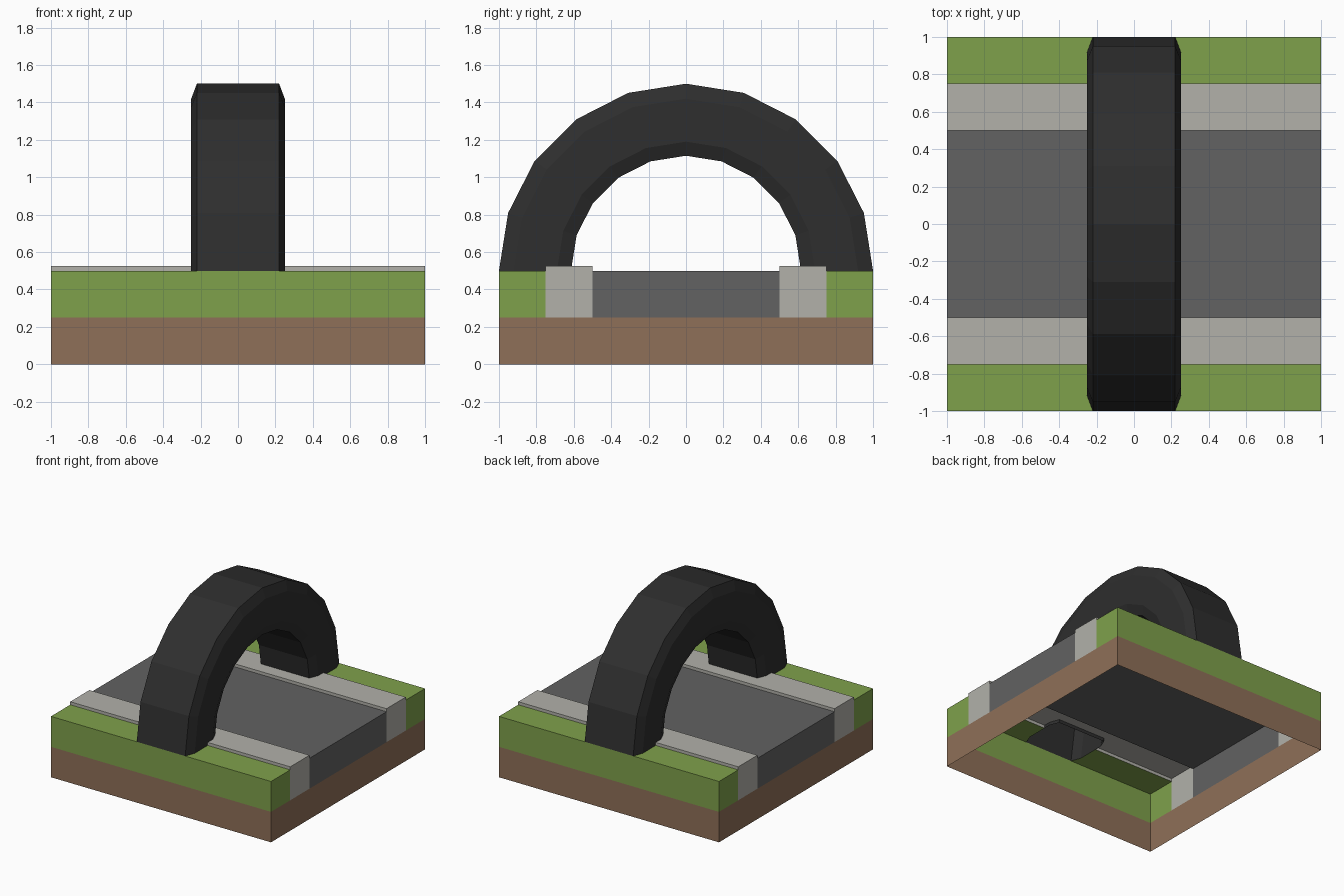
import bpy, bmesh, math

if "Cube" in bpy.data.objects:
    bpy.data.objects.remove(bpy.data.objects["Cube"])


def material(name, rgb):
    mat = bpy.data.materials.new(name)
    lin = [((c / 255 + 0.055) / 1.055) ** 2.4 for c in rgb]
    mat.diffuse_color = (*lin, 1)
    mat.use_nodes = True
    mat.node_tree.nodes["Principled BSDF"].inputs["Base Color"].default_value = mat.diffuse_color
    return mat


GREEN = material("grass green", (127, 161, 75))
BROWN = material("soil brown", (143, 112, 88))
STONE = material("kerb grey", (178, 177, 170))
ASPHALT = material("asphalt grey", (98, 98, 98))
RUBBER = material("tyre black", (46, 46, 46))


def make_object(name, faces, mat, mirror=False):
    """Object from polygons; optionally a quarter mirrored in x and y."""
    bm = bmesh.new()
    for pts in faces:
        bm.faces.new([bm.verts.new(p) for p in pts])
    bmesh.ops.remove_doubles(bm, verts=bm.verts, dist=1e-5)
    mesh = bpy.data.meshes.new(name)
    bm.to_mesh(mesh)
    bm.free()
    mesh.materials.append(mat)
    obj = bpy.data.objects.new(name, mesh)
    bpy.context.collection.objects.link(obj)
    if mirror:
        mod = obj.modifiers.new("mirror", 'MIRROR')
        mod.use_axis = (True, True, False)
    return obj


def flat(outline, z):
    return [(x, y, z) for x, y in outline]


def end_wall(y0, y1, z0, z1):
    return [(1, y0, z0), (1, y1, z0), (1, y1, z1), (1, y0, z1)]


def long_wall(y, z0, z1, facing=1):
    pts = [(1, y, z0), (0, y, z0), (0, y, z1), (1, y, z1)]
    return pts if facing > 0 else pts[::-1]


# Tyre section sizes, also used for the openings under its feet
W, W_EDGE = 0.25, 0.22
R_OUT, R_SHOULDER, R_BEAD, R_IN = 1.0, 0.92, 0.69, 0.615

# Soil skirt, open underneath
make_object("soil", [end_wall(0, 1, 0, 0.25), long_wall(1, 0, 0.25)],
            BROWN, True)

# Grass verges
verge = [(W, 0.75), (1, 0.75), (1, 1), (W_EDGE, 1), (W, R_SHOULDER)]
make_object("grass_verge", [flat(verge, 0.5), end_wall(0.75, 1, 0.25, 0.5),
                            long_wall(1, 0.25, 0.5)], GREEN, True)

# Raised kerbs
kerb = [(0, 0.5), (1, 0.5), (1, 0.75), (W, 0.75), (W, R_BEAD),
        (W_EDGE, R_IN), (0, R_IN)]
kerb_side = [(1, 0.75, 0.5), (W, 0.75, 0.5), (W, 0.75, 0.525),
             (1, 0.75, 0.525)]
make_object("kerb", [flat(kerb, 0.525), end_wall(0.5, 0.75, 0.25, 0.525),
                     long_wall(0.5, 0.5, 0.525, -1), kerb_side], STONE, True)

# Road
make_object("road", [flat([(0, 0), (1, 0), (1, 0.5), (0, 0.5)], 0.5),
                     end_wall(0, 0.5, 0.25, 0.5)], ASPHALT, True)

# Half-buried tyre arch: chamfered section swept over a half circle
section = [(W_EDGE, R_OUT), (W, R_SHOULDER), (W, R_BEAD), (W_EDGE, R_IN),
           (-W_EDGE, R_IN), (-W, R_BEAD), (-W, R_SHOULDER), (-W_EDGE, R_OUT)]
STEPS = 10


def ring(i):
    a = math.pi * i / STEPS
    return [(x, r * math.cos(a), 0.5 + r * math.sin(a)) for x, r in section]


tyre_faces = []
for i in range(STEPS):
    a, b = ring(i), ring(i + 1)
    for j in range(len(section)):
        k = (j + 1) % len(section)
        tyre_faces.append([a[j], b[j], b[k], a[k]])
tyre = make_object("tyre_arch", tyre_faces, RUBBER)
bm = bmesh.new()
bm.from_mesh(tyre.data)
bmesh.ops.recalc_face_normals(bm, faces=bm.faces)
top = max(bm.faces, key=lambda f: f.calc_center_median().z)
if top.normal.z < 0:
    bmesh.ops.reverse_faces(bm, faces=bm.faces)
bm.to_mesh(tyre.data)
bm.free()
